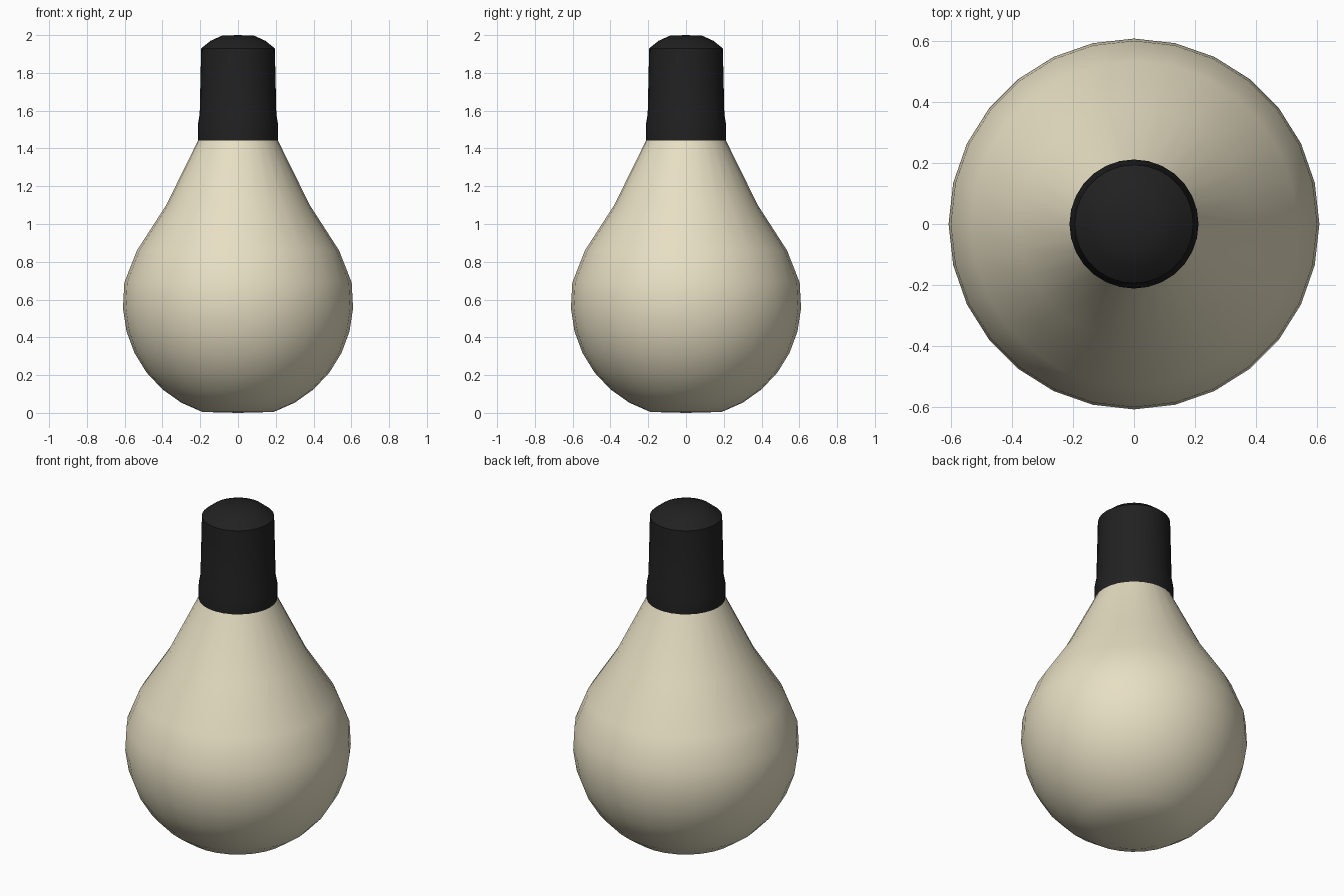
import bpy, bmesh, math

if "Cube" in bpy.data.objects:
    bpy.data.objects.remove(bpy.data.objects["Cube"])

SIDES = 28


def material(name, color):
    m = bpy.data.materials.new(name)
    m.diffuse_color = color
    m.use_nodes = True
    m.node_tree.nodes["Principled BSDF"].inputs["Base Color"].default_value = m.diffuse_color
    return m


def lathe(name, profile, mat, angle):
    """Revolve (radius, z) points around z; radius 0 becomes a pole."""
    bm = bmesh.new()
    rings = []
    for r, z in profile:
        if r == 0:
            rings.append([bm.verts.new((0, 0, z))] * SIDES)
        else:
            rings.append([bm.verts.new((r * math.cos(2 * math.pi * i / SIDES),
                                        r * math.sin(2 * math.pi * i / SIDES), z))
                          for i in range(SIDES)])
    for a, b in zip(rings, rings[1:]):
        for i in range(SIDES):
            j = (i + 1) % SIDES
            bm.faces.new(list(dict.fromkeys((a[i], a[j], b[j], b[i]))))
    bmesh.ops.recalc_face_normals(bm, faces=bm.faces)
    mesh = bpy.data.meshes.new(name)
    bm.to_mesh(mesh)
    bm.free()
    obj = bpy.data.objects.new(name, mesh)
    bpy.context.collection.objects.link(obj)
    mesh.materials.append(mat)
    bpy.ops.object.select_all(action='DESELECT')
    obj.select_set(True)
    bpy.context.view_layer.objects.active = obj
    bpy.ops.object.shade_smooth_by_angle(angle=math.radians(angle))
    return obj


# Glass bulb: rounded lower part, then a tapering neck
R, CZ = 0.61, 0.585
arc = [(R * math.cos(math.radians(a)), CZ + R * math.sin(math.radians(a)))
       for a in (-72, -60.5, -49, -37.5, -26, -14.5, -3)]
bulb = [(0, 0)] + arc + [(0.602, 0.69), (0.535, 0.86), (0.38, 1.10), (0.21, 1.445)]
lathe("glass_bulb", bulb, material("cream_glass", (0.80, 0.74, 0.55, 1)), 60)

# Dark socket cap
cap = [(0.212, 1.44), (0.212, 1.53), (0.203, 1.58), (0.195, 1.93),
       (0.145, 1.97), (0.085, 1.997), (0, 2.0)]
lathe("socket_cap", cap, material("black_cap", (0.015, 0.015, 0.015, 1)), 45)
